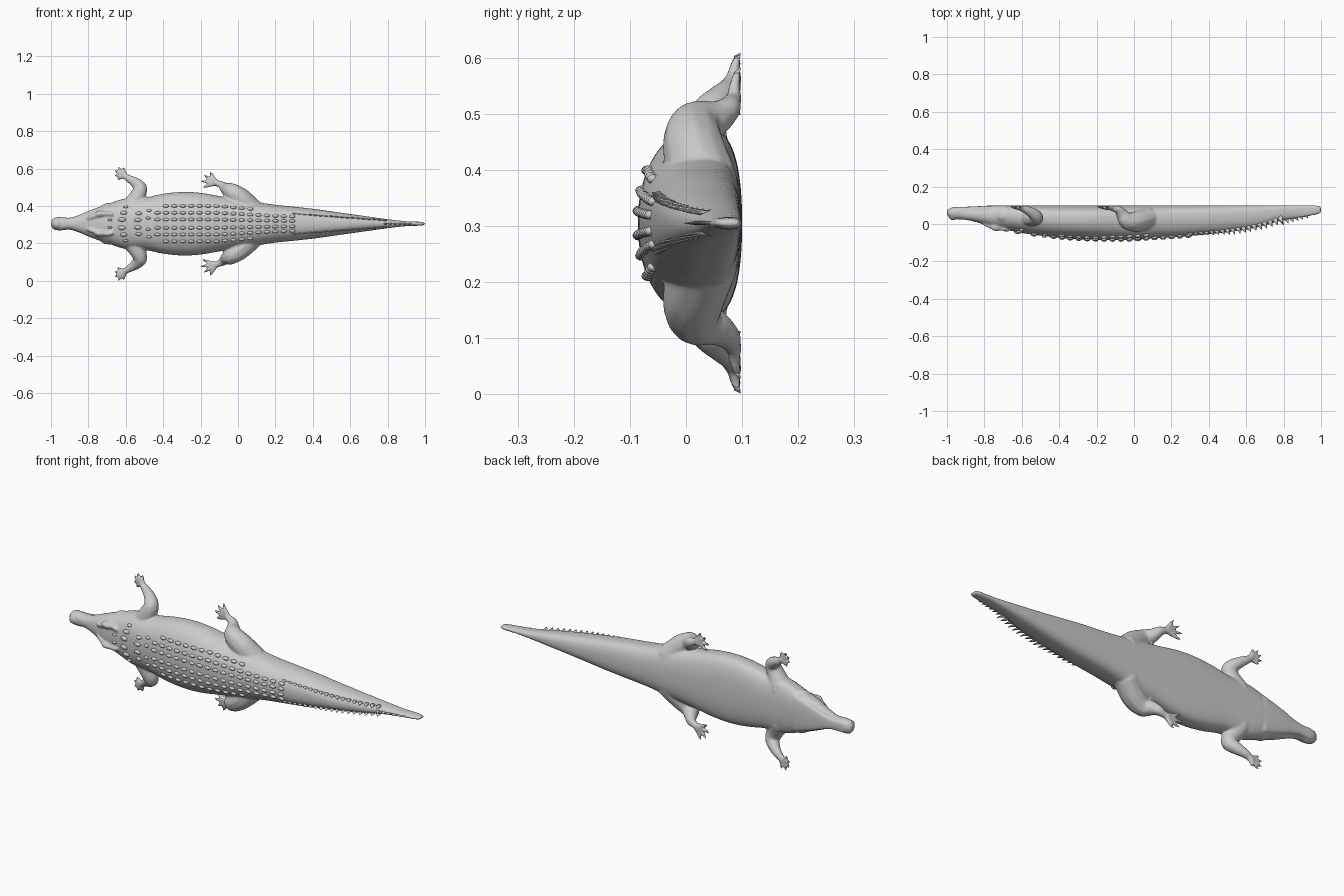
import bpy, bmesh, math
from mathutils import Vector, Matrix

if "Cube" in bpy.data.objects:
    bpy.data.objects.remove(bpy.data.objects["Cube"])

ZC = 0.305                      # spine height; back faces -y, belly faces +y

# body stations: x, half width, back y, belly y
BODY = [(-1.0, .014, .05, .075), (-.985, .031, .034, .082), (-.95, .036, .026, .082),
        (-.90, .032, .022, .078), (-.85, .047, .012, .076), (-.80, .068, -.004, .080),
        (-.75, .087, -.022, .090), (-.70, .103, -.030, .098), (-.65, .122, -.038, .1),
        (-.60, .135, -.048, .1), (-.50, .140, -.062, .1), (-.40, .160, -.074, .1),
        (-.30, .170, -.081, .1), (-.20, .165, -.085, .1), (-.10, .148, -.086, .1),
        (0, .132, -.084, .1), (.1, .116, -.078, .1), (.2, .101, -.072, .1),
        (.3, .091, -.064, .1), (.4, .080, -.055, .1), (.5, .066, -.044, .1),
        (.6, .052, -.030, .1), (.7, .038, -.008, .1), (.8, .024, .020, .1),
        (.9, .013, .036, .1), (.98, .010, .051, .099), (1.0, .006, .058, .094)]
JAW = [(-.985, .012, .06, .084), (-.965, .026, .06, .09), (-.9, .028, .06, .092),
       (-.85, .039, .06, .094), (-.8, .057, .06, .097), (-.74, .078, .05, .099), (-.68, .095, .05, .1)]


def interp(tab, t):
    """Smooth interpolation through rows, keyed by the first value."""
    i = 0
    while i < len(tab) - 2 and t > tab[i + 1][0]:
        i += 1

    def slope(k, c):
        a, b = tab[max(k - 1, 0)], tab[min(k + 1, len(tab) - 1)]
        return (b[c] - a[c]) / (b[0] - a[0])
    p, q = tab[i], tab[i + 1]
    h = q[0] - p[0]
    u = (t - p[0]) / h
    return [(2*u**3 - 3*u*u + 1) * p[c] + (u**3 - 2*u*u + u) * h * slope(i, c)
            + (3*u*u - 2*u**3) * q[c] + (u**3 - u*u) * h * slope(i + 1, c)
            for c in range(1, len(p))]


WP, BACK, BELLY = .85, .95, .65   # cross-section exponents


def section(w, top, bot, n=40):
    mid = top + .6 * (bot - top)
    pts = []
    for k in range(n):
        a = 2 * math.pi * k / n
        c, s = math.cos(a), math.sin(a)
        z = math.copysign(w * abs(c) ** WP, c)
        y = mid - (mid - top) * s ** BACK if s >= 0 else mid + (bot - mid) * (-s) ** BELLY
        pts.append((y, z))
    return pts


def back_y(x, dz):
    w, top, bot = interp(BODY, x)
    mid = top + .6 * (bot - top)
    c = min(abs(dz) / w, .98) ** (1 / WP)
    return mid - (mid - top) * math.sqrt(1 - c * c) ** BACK


def loft(bm, tab, n):
    rings = []
    for i in range(n + 1):
        x = tab[0][0] + (tab[-1][0] - tab[0][0]) * i / n
        rings.append([bm.verts.new((x, y, ZC + z)) for y, z in section(*interp(tab, x))])
    for a, b in zip(rings, rings[1:]):
        for k in range(len(a)):
            j = (k + 1) % len(a)
            bm.faces.new((a[k], a[j], b[j], b[k]))
    bm.faces.new(rings[0])
    bm.faces.new(rings[-1][::-1])


def blob(bm, loc, size, sub=2):
    bmesh.ops.create_icosphere(bm, subdivisions=sub, radius=1,
                               matrix=Matrix.Translation(loc) @ Matrix.Diagonal((*size, 1)))


def limb(bm, pts, side, n):
    """Chain of balls along a path of (x, dz, y, radius)."""
    tab = [(i, *p) for i, p in enumerate(pts)]
    for i in range(n + 1):
        x, dz, y, r = interp(tab, (len(pts) - 1) * i / n)
        blob(bm, (x, min(y, .099 - r), ZC + side * dz), (r, r, r))


def cone(bm, base, tip, r, flat=1.0):
    d = Vector(tip) - Vector(base)
    m = (Matrix.Translation((Vector(base) + Vector(tip)) / 2)
         @ Matrix.Diagonal((1, 1, 1, 1)) @ d.to_track_quat('Z', 'X').to_matrix().to_4x4()
         @ Matrix.Diagonal((r * flat, r, 1, 1)))
    bmesh.ops.create_cone(bm, cap_ends=True, segments=10, radius1=1, radius2=.08,
                          depth=d.length, matrix=m)


def finish(bm, name):
    bmesh.ops.recalc_face_normals(bm, faces=bm.faces)
    me = bpy.data.meshes.new(name)
    for f in bm.faces:
        f.smooth = True
    bm.to_mesh(me)
    bm.free()
    ob = bpy.data.objects.new(name, me)
    bpy.context.collection.objects.link(ob)
    return ob


FRONT = [(-.57, .09, .04, .055), (-.535, .15, .032, .043), (-.522, .190, .038, .036),
         (-.55, .220, .062, .028), (-.59, .245, .082, .019), (-.605, .257, .087, .015)]
HIND = [(.07, .08, .03, .062), (.015, .135, .014, .057), (-.035, .172, .016, .046),
        (-.062, .185, .05, .033), (-.085, .205, .078, .022), (-.115, .218, .087, .016)]
FRONT_TOES = [(-.612, .300), (-.640, .303), (-.658, .285), (-.660, .258), (-.645, .236)]
HIND_TOES = [(-.150, .277), (-.182, .260), (-.200, .228), (-.190, .193)]

# body, jaw, legs and feet fused into one skin
bm = bmesh.new()
claws = bmesh.new()
loft(bm, BODY, 160)
loft(bm, JAW, 40)
blob(bm, (-.968, .034, ZC), (.022, .014, .024))          # nose bump
for s in (1, -1):
    blob(bm, (-.735, -.014, ZC + s * .052), (.034, .026, .018))   # eye
    limb(bm, [(-.80, .03, .0, .01), (-.76, .043, -.016, .012), (-.70, .055, -.026, .012),
              (-.675, .05, -.032, .01)], s, 14)                  # skull ridge
    blob(bm, (-.69, .045, ZC + s * .08), (.05, .04, .032))        # cheek
    for leg, toes, rr in ((FRONT, FRONT_TOES, .010), (HIND, HIND_TOES, .011)):
        limb(bm, leg, s, 24)
        px, pz, py, pr = leg[-1]
        for tx, tz in toes:
            ex, ez = px + (tx - px) * .8, pz + (tz - pz) * .8
            limb(bm, [(px, pz, py, .014), ((px + ex) / 2, (pz + ez) / 2, .086, rr),
                      (ex, ez, .091, .008)], s, 10)
            cone(claws, (ex, .09, ZC + s * ez), (tx, .097, ZC + s * tz), .006)
skin = finish(bm, "body_skin")
rm = skin.modifiers.new("fuse", 'REMESH')
rm.mode = 'VOXEL'
rm.voxel_size = .0055
rm.use_smooth_shade = True
sm = skin.modifiers.new("soften", 'SMOOTH')
sm.factor = .5
sm.iterations = 5
finish(claws, "claws")

# rows of keeled back plates
bm = bmesh.new()
for s in (1, -1):
    for i in range(17):
        x = -.43 + i * .045
        f = interp(BODY, x)[0] / .17
        for row, dz in enumerate((.022, .058, .094)):
            if row == 2 and not 0 < i < 12:
                continue
            d = dz * min(1, f + .12)
            blob(bm, (x, back_y(x, d) + .001, ZC + s * d), (.017, .011, .009))
    # larger neck plates
    for x, dz, r in ((-.685, .02, .012), (-.62, .022, .022), (-.61, .058, .02), (-.60, .09, .014),
                     (-.535, .02, .02), (-.53, .055, .018), (-.48, .03, .014), (-.475, .07, .014)):
        blob(bm, (x, back_y(x, dz) + .002, ZC + s * dz), (r, .012, r * .55))
finish(bm, "back_plates")

# saw-toothed tail crests: a pair that merges into one
bm = bmesh.new()
for i in range(18):
    x = .30 + i * .0285
    h = .010 + .016 * min(1, i / 8)
    d = .052 - .034 * i / 17
    for s in (1, -1):
        y = back_y(x, d)
        cone(bm, (x - .006, y + .015, ZC + s * d), (x + .012, y - h, ZC + s * d * 1.05), .018, .35)
for i in range(6):
    x = .79 + i * .026
    y = interp(BODY, x)[1]
    cone(bm, (x - .006, y + .012, ZC), (x + .010, y - .022 + i * .003, ZC), .016, .35)
crest = finish(bm, "tail_crest")
